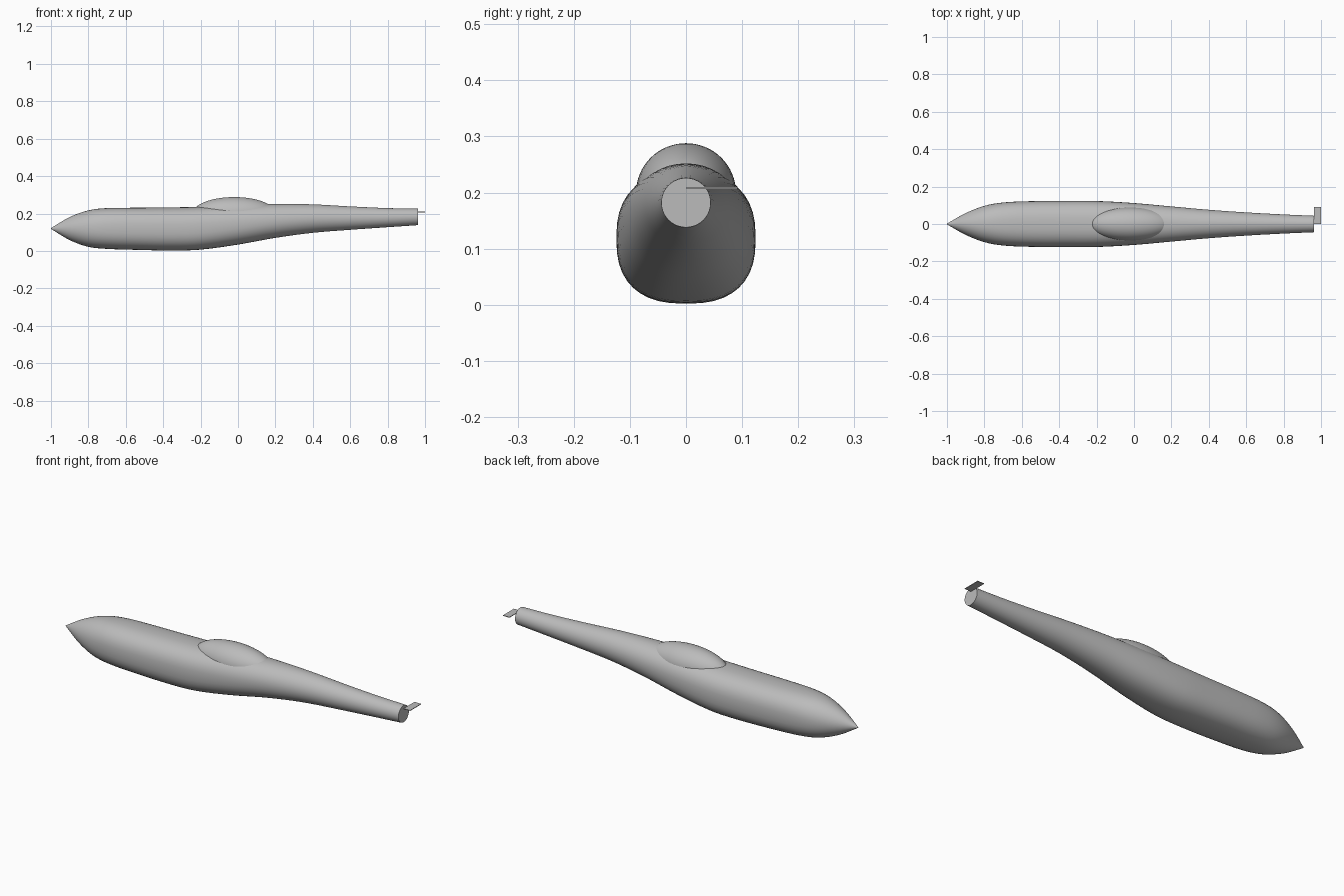
import bpy, bmesh
from math import cos, sin, pi, copysign
from mathutils import Matrix

if "Cube" in bpy.data.objects:
    bpy.data.objects.remove(bpy.data.objects["Cube"])

grey = bpy.data.materials.new("plain grey")
grey.use_nodes = True
grey.diffuse_color = (0.5, 0.5, 0.5, 1)
grey.node_tree.nodes["Principled BSDF"].inputs["Base Color"].default_value = (0.5, 0.5, 0.5, 1)


def finish(bm, name, angle=0.6):
    bmesh.ops.recalc_face_normals(bm, faces=bm.faces)
    mesh = bpy.data.meshes.new(name)
    bm.to_mesh(mesh)
    bm.free()
    obj = bpy.data.objects.new(name, mesh)
    bpy.context.collection.objects.link(obj)
    mesh.materials.append(grey)
    bpy.ops.object.select_all(action="DESELECT")
    obj.select_set(True)
    bpy.context.view_layer.objects.active = obj
    bpy.ops.object.shade_smooth_by_angle(angle=angle)
    return obj


def spline(a, b, c, d, t):
    """Smooth interpolation from b to c, allowing uneven station spacing."""
    h = c[0] - b[0]
    out = [b[0] + h * t]
    for i in range(1, len(b)):
        m0 = (c[i] - a[i]) / (c[0] - a[0]) * h
        m1 = (d[i] - b[i]) / (d[0] - b[0]) * h
        out.append((2*t**3 - 3*t*t + 1) * b[i] + (t**3 - 2*t*t + t) * m0
                   + (3*t*t - 2*t**3) * c[i] + (t**3 - t*t) * m1)
    return out


# Fuselage stations: x, bottom, top, half width, squareness
stations = [
    (-1.0, .118, .122, .002, 2), (-.9, .058, .181, .058, 2),
    (-.8, .022, .217, .097, 2.2), (-.7, .011, .229, .115, 2.4),
    (-.55, .006, .231, .122, 2.5), (-.35, .002, .233, .124, 2.5),
    (-.2, .007, .236, .123, 2.5), (0, .034, .246, .112, 2.3),
    (.2, .07, .252, .094, 2.1), (.4, .097, .249, .076, 2),
    (.6, .113, .238, .062, 2), (.8, .127, .229, .051, 2),
    (.963, .138, .226, .044, 2),
]
SIDES, STEPS = 40, 4
ends = [stations[0]] + stations + [stations[-1]]
sections = [spline(*ends[i:i + 4], s / STEPS)
            for i in range(len(stations) - 1) for s in range(STEPS)]
sections.append(stations[-1])

# Fuselage
bm = bmesh.new()
rings = []
for x, low, high, width, power in sections:
    ring = []
    for k in range(SIDES):
        c, s = cos(2 * pi * k / SIDES), sin(2 * pi * k / SIDES)
        y = copysign(abs(c) ** (2 / power), c) * width
        z = (low + high) / 2 + copysign(abs(s) ** (2 / power), s) * (high - low) / 2
        ring.append(bm.verts.new((x, y, z)))
    rings.append(ring)
for a, b in zip(rings, rings[1:]):
    for k in range(SIDES):
        n = (k + 1) % SIDES
        bm.faces.new((a[k], a[n], b[n], b[k]))
bm.faces.new(rings[0])
bm.faces.new(rings[-1])
finish(bm, "fuselage")

# Canopy: upper half of a stretched ball
bm = bmesh.new()
bmesh.ops.create_uvsphere(bm, u_segments=48, v_segments=32, radius=1)
cut = bmesh.ops.bisect_plane(bm, geom=bm.verts[:] + bm.edges[:] + bm.faces[:],
                             plane_co=(0, 0, 0), plane_no=(0, 0, 1), clear_inner=True)
bmesh.ops.holes_fill(bm, edges=[e for e in bm.edges if e.is_boundary])
bm.transform(Matrix.Translation((-.02, 0, .2)) @ Matrix.Diagonal((.222, .089, .088, 1)))
finish(bm, "canopy")

# Small tail tab on the left-rear edge
bm = bmesh.new()
bmesh.ops.create_cube(bm, size=1)
bm.transform(Matrix.Translation((.981, .046, .208)) @ Matrix.Diagonal((.038, .091, .003, 1)))
finish(bm, "tail_tab")
